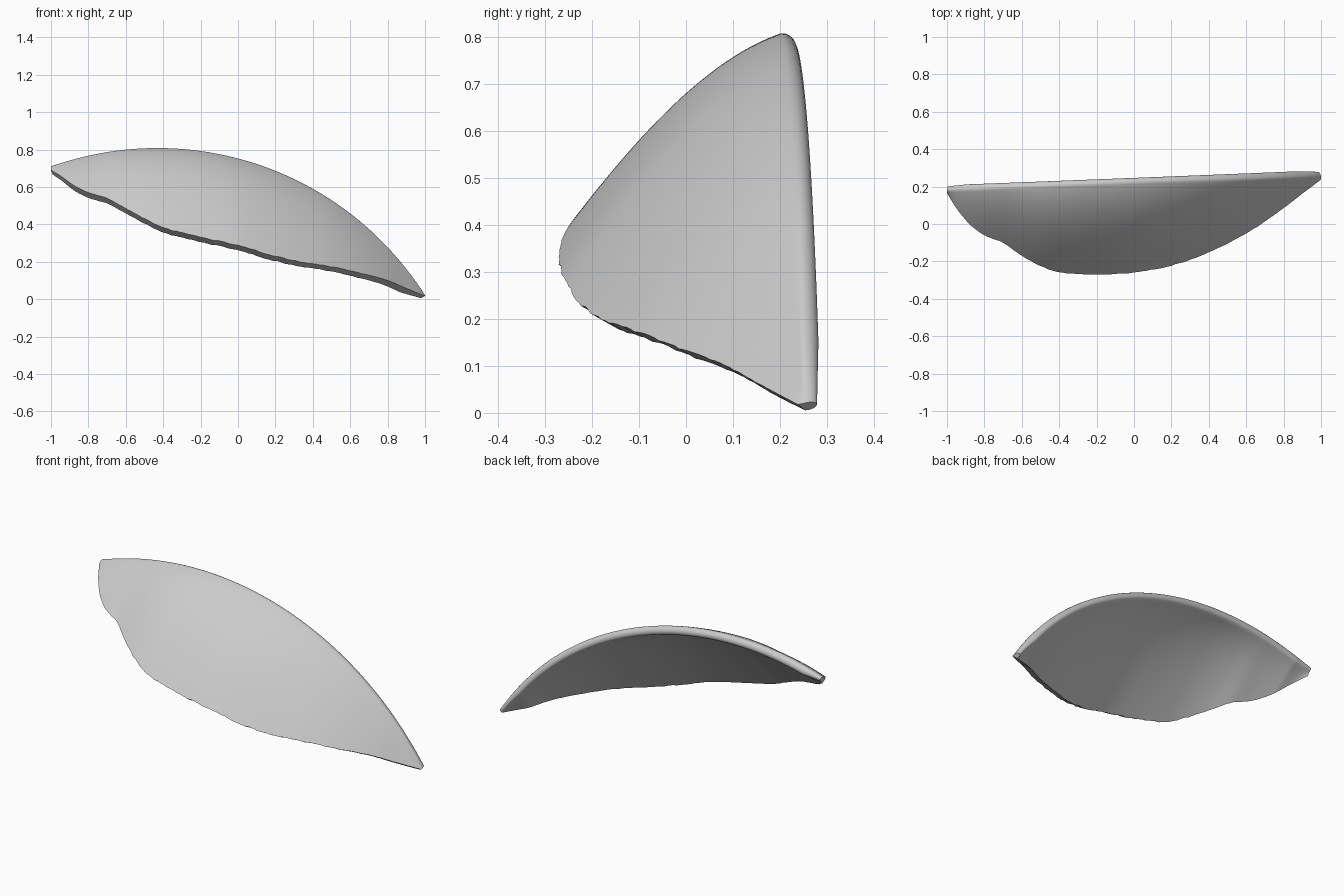
import bpy, bmesh, math, random
from mathutils import Vector

if "Cube" in bpy.data.objects:
    bpy.data.objects.remove(bpy.data.objects["Cube"])

random.seed(4)
THICK = 0.048
COLS, ROWS, LIP = 140, 24, 8

# broken edge of the outer face: (x, y, z)
EDGE = [(-1.0, 0.165, 0.69), (-0.95, 0.085, 0.66), (-0.88, 0.0, 0.61),
        (-0.8, -0.06, 0.57), (-0.7, -0.1, 0.54), (-0.6, -0.17, 0.485),
        (-0.5, -0.225, 0.43), (-0.4, -0.258, 0.383), (-0.2, -0.27, 0.332),
        (0.0, -0.26, 0.287), (0.2, -0.222, 0.23), (0.35, -0.172, 0.197),
        (0.5, -0.105, 0.173), (0.65, -0.02, 0.14), (0.8, 0.085, 0.1),
        (0.9, 0.162, 0.058), (0.96, 0.207, 0.034), (1.0, 0.238, 0.018)]


def edge_point(x):
    """Smooth (cubic Hermite) interpolation along the broken edge."""
    n = len(EDGE)
    i = max(k for k in range(n - 1) if EDGE[k][0] <= x or k == 0)
    a, b = EDGE[i], EDGE[i + 1]
    h = b[0] - a[0]
    s = (x - a[0]) / h
    out = []
    for c in (1, 2):
        def slope(k):
            p, q = EDGE[max(k - 1, 0)], EDGE[min(k + 1, n - 1)]
            return (q[c] - p[c]) / (q[0] - p[0])
        out.append((2*s**3 - 3*s**2 + 1) * a[c] + (s**3 - 2*s**2 + s) * h * slope(i)
                   + (3*s**2 - 2*s**3) * b[c] + (s**3 - s**2) * h * slope(i + 1))
    return out


def outer(x, t):
    """Outer bowl face: t = 0 on the circular rim, t = 1 on the broken edge."""
    ry = 0.173 + 0.038 * (x + 1)
    rz = -0.89 + math.sqrt(1.695**2 - (x + 0.43)**2)
    ey, ez = edge_point(x)
    bulge = 0.27 * (ry - ey)**2 * 4 * t * (1 - t) * (1.15 - 0.3 * t)
    return Vector((x, ry + (ey - ry) * t, rz + (ez - rz) * t + bulge))


def wall_normal(x, y):
    """Normal of the bowl, which widens towards the rim (tilted axis along y)."""
    yy = y - 0.038 * (x + 0.43)
    radius = 1.695 - 0.6 * (0.21 - yy) - 1.0 * (0.21 - yy)**2
    grow = 0.6 + 2.0 * (0.21 - yy)
    d = max(-1, min(1, (x + 0.43) / radius))
    return Vector((d, -grow, math.sqrt(1 - d * d))).normalized()


# closed cross-section per column: outer face, inner face, rounded lip
verts, faces = [], []
jitter = [random.uniform(-0.004, 0.004) for _ in range(COLS + 1)]
for i in range(COLS + 1):
    x = -math.cos(math.pi * i / COLS)
    thick = THICK * min(1, 0.6 + (1 - abs(x)) * 4)   # thinner at the two tips
    pts = [outer(x, (1 + jitter[i]) * j / ROWS) for j in range(ROWS + 1)]
    inner = [p - wall_normal(x, p.y) * thick for p in pts]
    ring = pts + inner[::-1]
    mid, half = (pts[0] + inner[0]) / 2, (pts[0] - inner[0]) / 2
    n = wall_normal(x, pts[0].y)
    tangent = Vector((0, 1, 0)) - n * n.y
    tangent = Vector((0, tangent.y, tangent.z)).normalized()
    for k in range(1, LIP):
        a = math.pi * k / LIP
        ring.append(mid - half * math.cos(a) + tangent * (0.022 * math.sin(a)))
    for v in ring:
        v.z = max(v.z, 0)
        v.x = max(-1, min(1, v.x))
    verts += ring
N = len(ring)
for i in range(COLS):
    for j in range(N):
        k = (j + 1) % N
        faces.append((i*N + j, i*N + k, (i+1)*N + k, (i+1)*N + j))
faces += [tuple(range(N)), tuple(COLS*N + j for j in reversed(range(N)))]

mesh = bpy.data.meshes.new("bowl_rim_fragment")
mesh.from_pydata(verts, [], faces)
mesh.update()
fragment = bpy.data.objects.new("bowl_rim_fragment", mesh)
bpy.context.collection.objects.link(fragment)

# consistent outward normals and smooth shading with crisp broken edges
bm = bmesh.new()
bm.from_mesh(mesh)
bmesh.ops.recalc_face_normals(bm, faces=bm.faces)
bm.to_mesh(mesh)
bm.free()
bpy.context.view_layer.objects.active = fragment
fragment.select_set(True)
bpy.ops.object.shade_smooth_by_angle(angle=math.radians(50))
